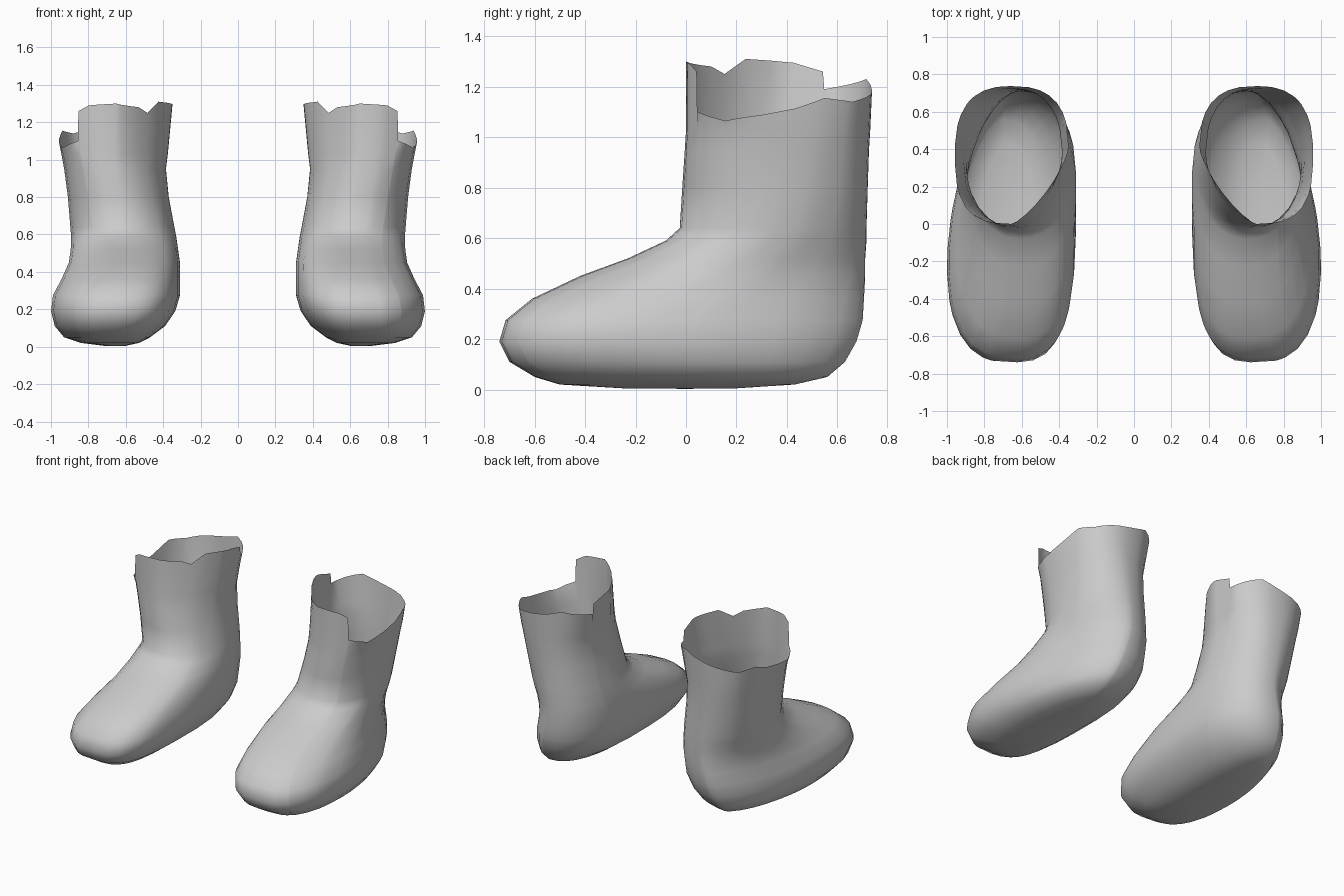
import bpy
import bmesh
from math import cos, sin, radians

cube = bpy.data.objects.get("Cube")
if cube:
    bpy.data.objects.remove(cube, do_unlink=True)

# One plain grey for the whole pair
grey = bpy.data.materials.new("soft_grey")
grey.use_nodes = True
colour = (0.6, 0.6, 0.6, 1)
grey.diffuse_color = colour
shader = next(n for n in grey.node_tree.nodes if n.type == "BSDF_PRINCIPLED")
shader.inputs["Base Color"].default_value = colour

# Level sections: height, front y, back y, widest y (inner, outer), inner x, outer x
SECTIONS = [
    (.005, -.25, .2, 0, 0, .6, .72),
    (.02, -.5, .43, 0, -.1, .53, .84),
    (.05, -.6, .56, 0, -.1, .47, .93),
    (.11, -.7, .63, .05, -.15, .39, .98),
    (.19, -.74, .675, .1, -.2, .335, 1),
    (.275, -.715, .7, .15, -.2, .31, .99),
    (.36, -.61, .705, .2, -.1, .31, .945),
    (.45, -.42, .71, .25, .1, .31, .905),
    (.52, -.23, .71, .3, .2, .32, .895),
    (.59, -.08, .715, .33, .3, .33, .893),
    (.64, -.025, .715, .35, .33, .34, .897),
    (.8, -.015, .72, .36, .36, .37, .91),
    (.95, -.005, .725, .37, .37, .385, .93),
    (1.03, 0, .73, .38, .37, .375, .945),
]
RIM_SECTION = (1.2, 0, .737, .4, .37, .35, .957)

# Roundness of each quarter of a section at the foot, the ankle and the rim
FOOT, ANKLE, TOP = .25, .6, 1.2
QUARTERS = {
    ("outer", "front"): (2.5, 2.05, 2.9),
    ("inner", "front"): (3.3, 2.2, 1.3),
    ("outer", "back"): (1.7, 1.9, 2.6),
    ("inner", "back"): (2.4, 2.1, 2.6),
}

# Torn rim: angle (outer side = 0, back = 90) and height
RIM = [(-57, 1.26), (-56, 1.1), (-27, 1.065), (-4, 1.09), (23, 1.155),
       (47, 1.14), (85, 1.175), (114, 1.23), (160, 1.19), (161, 1.26),
       (178, 1.295), (214, 1.31), (227, 1.25), (236, 1.28), (268, 1.3),
       (290, 1.29), (303, 1.26)]


def rim_height(angle):
    for (a, za), (b, zb) in zip(RIM, RIM[1:]):
        if a <= angle <= b:
            return za + (zb - za) * (angle - a) / (b - a)


def rim_angles():
    keys = [a for a, z in RIM[:-1]]
    extra = [a for a in range(-42, 300, 12) if min(abs(a - k) for k in keys) > 4]
    return sorted(keys + extra)


def roundness(quarter, z):
    foot, ankle, top = QUARTERS[quarter]
    if z < ANKLE:
        return foot + (ankle - foot) * max(0, z - FOOT) / (ANKLE - FOOT)
    return ankle + (top - ankle) * (z - ANKLE) / (TOP - ANKLE)


def section_point(section, angle):
    z, front, back, mid_in, mid_out, x_in, x_out = section
    c, s = cos(radians(angle)), sin(radians(angle))
    quarter = ("outer" if c > 0 else "inner", "back" if s > 0 else "front")
    power = 2 / roundness(quarter, z)
    u, v = abs(c) ** power, abs(s) ** power
    centre, half = (x_in + x_out) / 2, (x_out - x_in) / 2
    mid = mid_out if c > 0 else mid_in
    x = centre + half * (u if c > 0 else -u)
    y = mid + (back - mid) * v if s > 0 else mid - (mid - front) * v
    return x, y, z


def make_boot(name, side):
    bm = bmesh.new()
    angles = rim_angles()

    def vert(p):
        return bm.verts.new((side * p[0], p[1], p[2]))

    def face(verts):
        bm.faces.new(verts if side > 0 else verts[::-1])

    # Foot and leg shell, open at the torn rim
    rings = [[vert(section_point(s, a)) for a in angles] for s in SECTIONS]
    rings.append([vert((*section_point(RIM_SECTION, a)[:2], rim_height(a)))
                  for a in angles])
    count = len(angles)
    for low, high in zip(rings, rings[1:]):
        for i in range(count):
            j = (i + 1) % count
            face([low[i], low[j], high[j], high[i]])

    # Sole centre
    middle = vert((.66, 0, .003))
    for i in range(count):
        face([middle, rings[0][(i + 1) % count], rings[0][i]])

    mesh = bpy.data.meshes.new(name)
    bm.to_mesh(mesh)
    bm.free()
    mesh.materials.append(grey)
    mesh.shade_smooth()
    obj = bpy.data.objects.new(name, mesh)
    bpy.context.collection.objects.link(obj)


make_boot("left_boot", 1)
make_boot("right_boot", -1)
